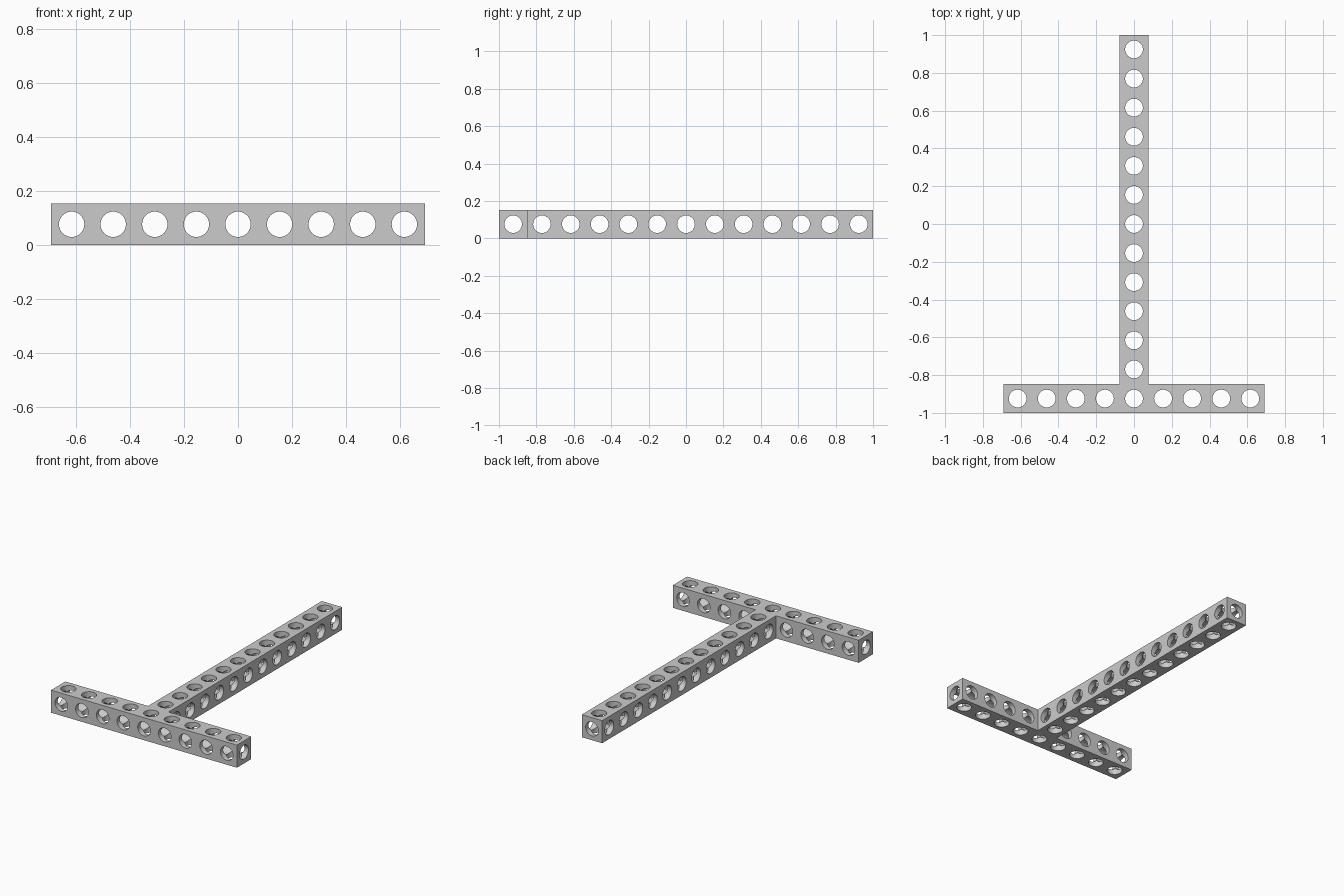
import bpy, bmesh, math
from mathutils import Vector

if "Cube" in bpy.data.objects:
    bpy.data.objects.remove(bpy.data.objects["Cube"], do_unlink=True)

PITCH = 0.154            # spacing of the holes
WIDTH = 2 - 12 * PITCH   # thickness of the square beam
RADIUS = 0.047           # radius of every bore
SIDES = 32               # multiple of 8, so bores meet exactly at 45 degrees

# Steel colour
steel = bpy.data.materials.new("grey metal")
steel.use_nodes = True
colour = (0.6, 0.6, 0.6, 1)
steel.diffuse_color = colour
steel.node_tree.nodes["Principled BSDF"].inputs["Base Color"].default_value = colour

# Grid cells of the tee: a front crossbar and a long stem running back
junction = (0, -6)
cells = {(x, -6) for x in range(-4, 5)} | {(0, y) for y in range(-6, 7)}


def reach(cell, axis, sign):
    """Distance from the cell centre to its end, and whether it joins a neighbour."""
    if axis == 2:
        return WIDTH / 2, False
    other = list(cell)
    other[axis] += sign
    other = tuple(other)
    if other not in cells:
        return WIDTH / 2, False
    if cell == junction:
        return WIDTH / 2, True
    if other == junction:
        return PITCH - WIDTH / 2, True
    return PITCH / 2, True


def add_arm(bm, cell, axis, sign):
    """One bore from the cell's hollow core outward, with its pierced face."""
    centre = Vector((cell[0] * PITCH, cell[1] * PITCH, WIDTH / 2))
    depth, joined = reach(cell, axis, sign)
    u, v = (axis + 1) % 3, (axis + 2) % 3
    inner, mouth, border = [], [], []

    def vert(a, b, d):
        p = centre.copy()
        p[u] += a
        p[v] += b
        p[axis] += sign * d
        return bm.verts.new(p)

    for i in range(SIDES):
        t = math.tau * i / SIDES
        c, s = math.cos(t), math.sin(t)
        m = max(abs(c), abs(s))
        # the inner rim follows the curve where equal bores cross
        inner.append(vert(RADIUS * c, RADIUS * s, RADIUS * m))
        mouth.append(vert(RADIUS * c, RADIUS * s, depth))
        if not joined:
            a = c / m * reach(cell, u, 1 if c > 0 else -1)[0]
            b = s / m * reach(cell, v, 1 if s > 0 else -1)[0]
            border.append(vert(a, b, depth))

    for i in range(SIDES):
        j = (i + 1) % SIDES
        rings = [(inner, mouth)] + ([] if joined else [(mouth, border)])
        for near, far in rings:
            quad = [near[i], far[i], far[j], near[j]]
            bm.faces.new(quad if sign > 0 else quad[::-1])


# Perforated tee beam
bm = bmesh.new()
for cell in sorted(cells):
    for axis in range(3):
        for sign in (-1, 1):
            add_arm(bm, cell, axis, sign)
bmesh.ops.remove_doubles(bm, verts=bm.verts, dist=0.0001)
bmesh.ops.recalc_face_normals(bm, faces=bm.faces)
mesh = bpy.data.meshes.new("perforated_tee_beam")
bm.to_mesh(mesh)
bm.free()
mesh.materials.append(steel)
beam = bpy.data.objects.new("perforated_tee_beam", mesh)
bpy.context.collection.objects.link(beam)

# Smooth bores, crisp rims
bpy.ops.object.select_all(action="DESELECT")
beam.select_set(True)
bpy.context.view_layer.objects.active = beam
bpy.ops.object.shade_smooth_by_angle(angle=math.radians(30))
